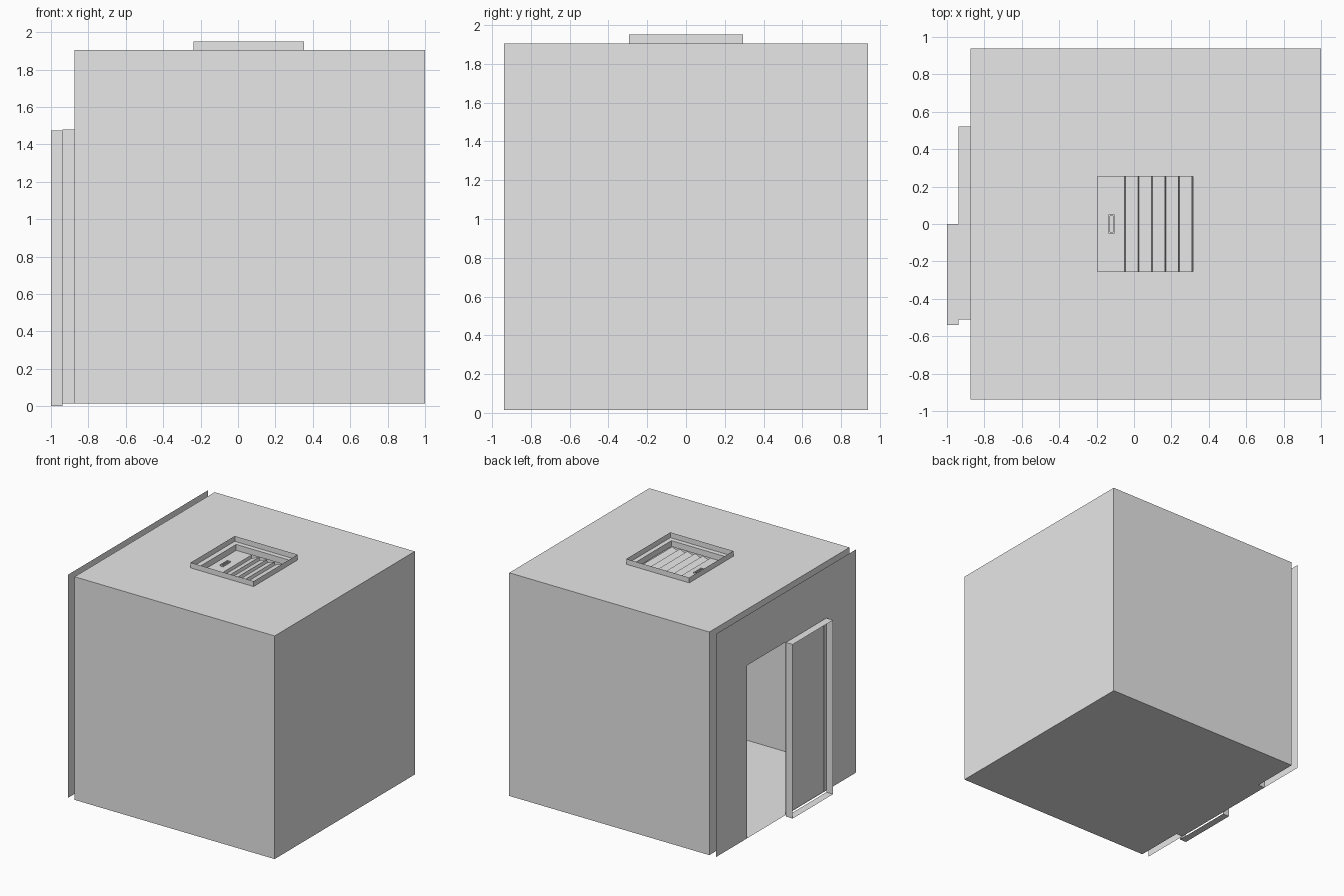
import bpy
import bmesh

old = bpy.data.objects.get("Cube")
if old:
    bpy.data.objects.remove(old, do_unlink=True)

GREY = (0.8, 0.8, 0.8, 1)
mat = bpy.data.materials.new("plain grey")
mat.use_nodes = True
mat.diffuse_color = GREY
mat.node_tree.nodes["Principled BSDF"].inputs["Base Color"].default_value = GREY


def build(name, quads):
    """Weld a list of quads into one flat-shaded object."""
    bm = bmesh.new()
    for quad in quads:
        bm.faces.new([bm.verts.new(p) for p in quad])
    bmesh.ops.remove_doubles(bm, verts=bm.verts, dist=0.0005)
    bmesh.ops.recalc_face_normals(bm, faces=bm.faces)
    mesh = bpy.data.meshes.new(name)
    bm.to_mesh(mesh)
    bm.free()
    mesh.materials.append(mat)
    obj = bpy.data.objects.new(name, mesh)
    bpy.context.collection.objects.link(obj)
    return obj


def place(axis, at, u, v):
    """Point on the plane across an axis, u and v along the other two."""
    p = [u, v]
    p.insert(axis, at)
    return tuple(p)


def corners(axis, at, rect):
    u0, u1, v0, v1 = rect
    return [place(axis, at, u, v) for u, v in ((u0, v0), (u1, v0), (u1, v1), (u0, v1))]


def bridge(a, b, sides=range(4)):
    """Quads joining two rectangles side by side."""
    return [(a[i], a[(i + 1) % 4], b[(i + 1) % 4], b[i]) for i in sides]


def tube(axis, start, end, rect):
    return bridge(corners(axis, start, rect), corners(axis, end, rect))


X, Z = 0, 2
BASE, ROOF = 0.015, 1.905
WALL, PLATE, OUTER = -0.875, -0.9375, -1.0
SIDE = (-0.9375, 0.9375, BASE, ROOF)
DOORWAY = (-0.51, 0.52, BASE, 1.48)
LEAF = (-0.51, 0.0, BASE, 1.48)
LEAF_FRAME = (-0.54, 0.0, 0.0, 1.475)
PLAN = (WALL, 1.0, -0.9375, 0.9375)
HATCH = (-0.195, 0.315, -0.255, 0.255)
HATCH_FRAME = (-0.237, 0.353, -0.295, 0.295)
HATCH_Z = 1.855

# Single-sheet room with a doorway and a roof opening
floor, roof = corners(Z, BASE, PLAN), corners(Z, ROOF, PLAN)
build("room_shell", [floor] + bridge(floor, roof, range(3))
      + bridge(roof, corners(Z, ROOF, HATCH))
      + bridge(corners(X, WALL, SIDE), corners(X, WALL, DOORWAY), (1, 2, 3)))

# Outer wall sheet, doorway lining and sliding door
build("outer_wall", bridge(corners(X, PLATE, SIDE), corners(X, PLATE, DOORWAY), (1, 2, 3)))
build("doorway_lining", tube(X, PLATE, WALL, DOORWAY))
build("door_panel", [corners(X, PLATE + 0.005, LEAF)])
build("door_frame", tube(X, OUTER, PLATE, LEAF_FRAME))

# Roof hatch: raised frame and sunken lining
build("hatch_frame", tube(Z, ROOF, 1.95, HATCH_FRAME))
build("hatch_lining", tube(Z, HATCH_Z, ROOF, HATCH))

# Hatch cover with sloping louvres, each dropping at its +x edge
x0, x1, y0, y1 = HATCH
louvre_start, count, rise = -0.045, 5, 0.025
pitch = (x1 - louvre_start) / count
profile = [(x0, HATCH_Z), (louvre_start - 0.005, HATCH_Z)]
for i in range(count):
    x = louvre_start + i * pitch
    profile += [(x, HATCH_Z - rise), (x + pitch - 0.006, HATCH_Z)]
profile.append((x1, HATCH_Z - rise))
build("hatch_cover", [((a, y0, az), (b, y0, bz), (b, y1, bz), (a, y1, az))
                      for (a, az), (b, bz) in zip(profile, profile[1:])])

# Small grip on the hatch cover
GRIP = (-0.135, -0.105, -0.05, 0.05)
INNER = (-0.127, -0.113, -0.042, 0.042)
grip_top = HATCH_Z + 0.012
build("hatch_grip", tube(Z, HATCH_Z, grip_top, GRIP)
      + bridge(corners(Z, grip_top, GRIP), corners(Z, grip_top, INNER))
      + tube(Z, HATCH_Z, grip_top, INNER))
